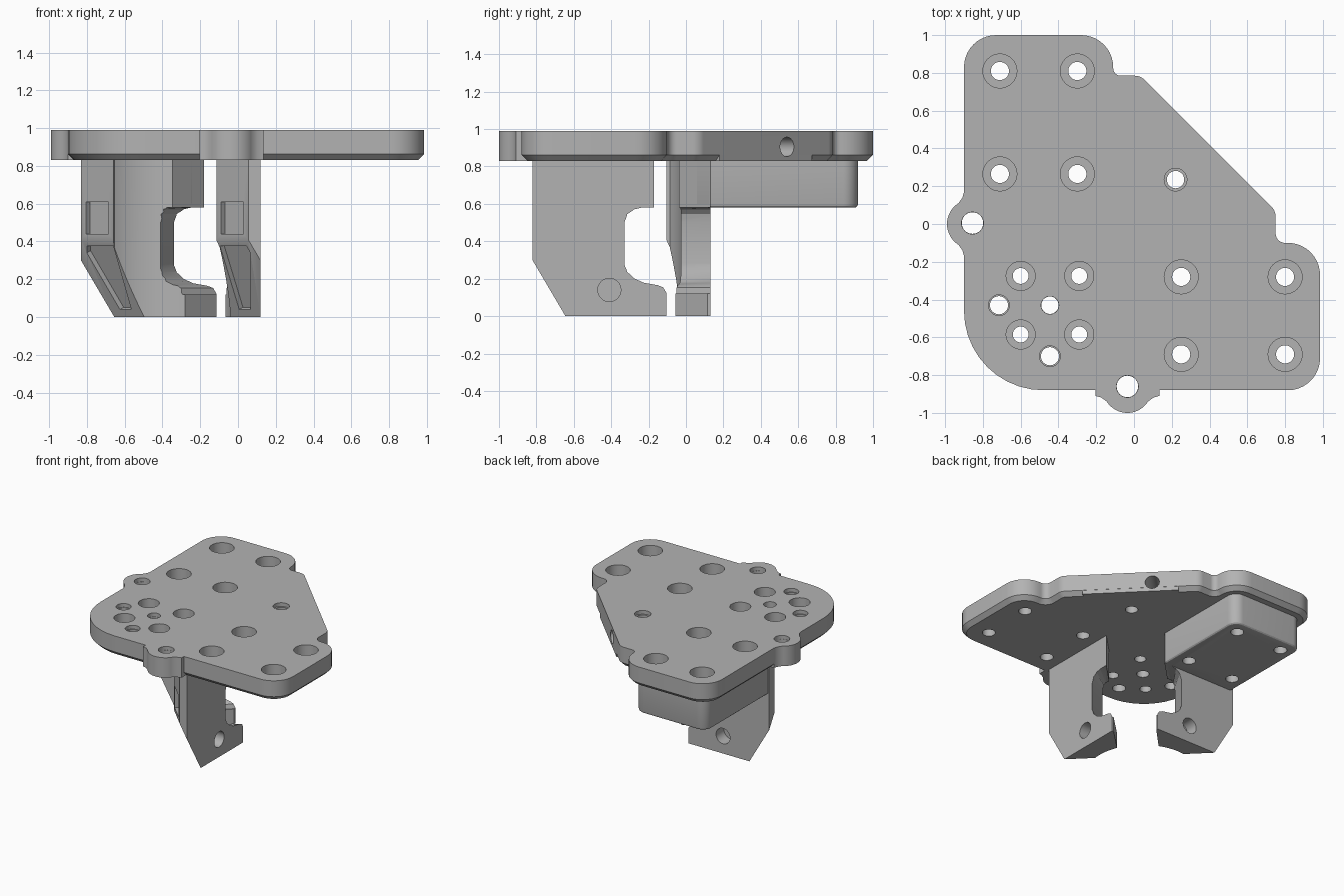
import bpy, bmesh, math
from mathutils import Vector, Matrix

if "Cube" in bpy.data.objects:
    bpy.data.objects.remove(bpy.data.objects["Cube"])

grey = bpy.data.materials.new("plain grey")
grey.use_nodes = True
grey.diffuse_color = (0.45, 0.45, 0.45, 1)
grey.node_tree.nodes["Principled BSDF"].inputs["Base Color"].default_value = (0.45, 0.45, 0.45, 1)


def finish(bm, name):
    bmesh.ops.recalc_face_normals(bm, faces=bm.faces[:])
    me = bpy.data.meshes.new(name)
    bm.to_mesh(me)
    bm.free()
    me.materials.append(grey)
    ob = bpy.data.objects.new(name, me)
    bpy.context.collection.objects.link(ob)
    return ob


def loft(*rings):
    """Closed solid through rings of matching points."""
    bm = bmesh.new()
    vs = [[bm.verts.new(p) for p in r] for r in rings]
    n = len(vs[0])
    for a, b in zip(vs, vs[1:]):
        for i in range(n):
            bm.faces.new((a[i], a[(i + 1) % n], b[(i + 1) % n], b[i]))
    bm.faces.new(vs[0][::-1])
    bm.faces.new(vs[-1])
    bmesh.ops.recalc_face_normals(bm, faces=bm.faces[:])
    return bm


def prism(pts, z0, z1):
    return loft([(x, y, z0) for x, y in pts], [(x, y, z1) for x, y in pts])


def rounded(corners, seg=10):
    """Outline with each (x, y, radius) corner filleted."""
    out = []
    for i, (x, y, r) in enumerate(corners):
        p = Vector((x, y))
        if r == 0:
            out.append((x, y))
            continue
        a = (Vector(corners[i - 1][:2]) - p).normalized()
        b = (Vector(corners[(i + 1) % len(corners)][:2]) - p).normalized()
        half = a.angle(b) / 2
        c = p + (a + b).normalized() * r / math.sin(half)
        s = p + a * r / math.tan(half) - c
        e = p + b * r / math.tan(half) - c
        sweep = math.atan2(s.x * e.y - s.y * e.x, s.dot(e))
        for k in range(seg + 1):
            q = c + Matrix.Rotation(sweep * k / seg, 2) @ s
            out.append((q.x, q.y))
    return out


def boolean(ob, tool, op="DIFFERENCE"):
    m = ob.modifiers.new("bool", "BOOLEAN")
    m.object, m.operation, m.solver = tool, op, "EXACT"
    bpy.context.view_layer.objects.active = ob
    bpy.ops.object.modifier_apply(modifier=m.name)
    bpy.data.objects.remove(tool)


def circle(r, z, n=32):
    return [(r * math.cos(2 * math.pi * i / n), r * math.sin(2 * math.pi * i / n), z) for i in range(n)]


def stepped_hole(x, y, big, small, depth):
    bm = loft(circle(small, 0.4), circle(small, TOP - depth), circle(big, TOP - depth), circle(big, 1.1))
    bmesh.ops.translate(bm, verts=bm.verts[:], vec=(x, y, 0))
    return finish(bm, "cutter")


def drill(pos, axis, r, depth):
    """Blind hole entering at pos along axis."""
    bm = loft(circle(r, -0.1), circle(r, depth))
    rot = Vector(axis).to_track_quat("Z", "Y").to_matrix().to_4x4()
    bm.transform(Matrix.Translation(pos) @ rot)
    return finish(bm, "cutter")


def chamfer_bottom(bm, z, size, seg=1):
    edges = [e for e in bm.edges if all(abs(v.co.z - z) < 1e-4 for v in e.verts)]
    bmesh.ops.bevel(bm, geom=edges, offset=size, segments=seg, affect="EDGES", profile=0.5)


TOP, UNDER = 0.99, 0.83

# Top plate with chamfered underside
outline = rounded([(-0.9, -0.88, 0.42), (0.985, -0.88, 0.17), (0.985, -0.1, 0.17), (0.75, -0.1, 0.05),
                   (0.75, 0.07, 0.08), (0.035, 0.785, 0.08), (-0.11, 0.785, 0.04),
                   (-0.11, 1.0, 0.17), (-0.9, 1.0, 0.17)])
bm = prism(outline, UNDER, TOP)
chamfer_bottom(bm, UNDER, 0.032)
plate = finish(bm, "top_plate")

# Round tabs with flared necks, on the right side and the front
arc = [(0.13 * math.cos(a), 0.13 * math.sin(a)) for a in [math.radians(-58 + 116 * i / 20) for i in range(21)]]
flare = [(-0.03, -0.17), (0.04, -0.17), (0.048, -0.14)]
tab = flare + arc + [(u, -v) for u, v in reversed(flare)]
for pts in ([(-0.86 - u, v) for u, v in tab], [(-0.035 + v, -0.87 - u) for u, v in tab]):
    boolean(plate, finish(prism(pts, UNDER, TOP), "cutter"), "UNION")

# Square-edged pad in the middle of the slanted side
pad = [(0.639, 0.18), (0.145, 0.674), (0.09, 0.619), (0.584, 0.125)]
boolean(plate, finish(prism(pad, UNDER, 0.9), "cutter"), "UNION")

# Block under the rear of the plate
bm = prism(rounded([(-0.82, 0.06, 0), (-0.25, 0.06, 0), (-0.185, 0.125, 0),
                    (-0.185, 0.92, 0.08), (-0.82, 0.92, 0.08)]), 0.58, UNDER + 0.005)
chamfer_bottom(bm, 0.58, 0.02, 3)
block = finish(bm, "rear_block")

# Screw holes: x, y, counterbore radius, bore radius, counterbore depth
rear = [(x, y, 0.09, 0.048, 0.09) for x in (-0.71, -0.3) for y in (0.265, 0.81)]
side = [(x, y, 0.09, 0.048, 0.09) for x in (0.25, 0.8) for y in (-0.28, -0.69)]
ring = [(x, y, 0.077, 0.042, 0.08) for x in (-0.6, -0.29) for y in (-0.275, -0.585)]
plain = [(0.22, 0.235, 0.06, 0.046, 0.03), (-0.715, -0.43, 0.055, 0.048, 0.03),
         (-0.445, -0.7, 0.055, 0.048, 0.03), (-0.445, -0.43, 0.047, 0.046, 0.03),
         (-0.855, 0.005, 0.058, 0.057, 0.03), (-0.035, -0.86, 0.058, 0.057, 0.03)]
for h in rear + side + ring + plain:
    boolean(plate, stepped_hole(*h))
for h in rear:
    boolean(block, stepped_hole(*h))

# Screw holes in the slanted side
for x, y in ((0.52, 0.30), (0.28, 0.54)):
    boolean(plate, drill((x, y, 0.905), (-1, -1, 0), 0.052, 0.18))


def clamp_arm(name):
    # Plan: flat outside, slanted ends, hollow inner face
    cx, cy, r = -0.44, -0.43, 0.405
    a0, a1 = math.radians(122), math.radians(67)
    hollow = [(cx + r * math.cos(a0 + (a1 - a0) * i / 20), cy + r * math.sin(a0 + (a1 - a0) * i / 20))
              for i in range(21)]
    plan = [(-0.83, 0.13), (-0.83, 0.065), (-0.66, -0.105)] + hollow + [(-0.115, 0.115), (-0.115, 0.13)]
    bm = prism(plan, 0, UNDER + 0.005)
    # Sloping underside at the outer end
    n = Vector((-1.7, -1.7, -1)).normalized()
    cut = bmesh.ops.bisect_plane(bm, geom=bm.verts[:] + bm.edges[:] + bm.faces[:],
                                 plane_co=(-0.82, 0.06, 0.4), plane_no=n, clear_outer=True)
    bmesh.ops.holes_fill(bm, edges=[e for e in cut["geom_cut"] if isinstance(e, bmesh.types.BMEdge)], sides=0)
    arm = finish(bm, name)
    # Hook mouth: x, z and how far the point leans with depth
    mouth = [(0.4, 0.95, 0), (-0.18, 0.95, 1), (-0.18, 0.58, 1), (-0.25, 0.58, 0.8), (-0.29, 0.57, 0.67),
             (-0.325, 0.545, 0.53), (-0.34, 0.5, 0.45), (-0.34, 0.28, 0.45), (-0.325, 0.24, 0.5),
             (-0.29, 0.205, 0.6), (-0.24, 0.18, 0.75), (-0.16, 0.165, 0.9), (-0.13, 0.153, 0.95),
             (-0.112, 0.12, 1), (-0.08, 0.12, 1), (0.4, 0.12, 0)]
    rings = [[(x - w * (0.13 - y), y, z) for x, z, w in mouth] for y in (0.16, -0.16)]
    boolean(arm, finish(loft(*rings), "cutter"))
    # Square pocket in the slanted end face
    d = Vector((-1, -1, 0)).normalized()
    sq = [Vector((x, -0.765 - x, z)) for x, z in ((-0.805, 0.44), (-0.685, 0.44), (-0.685, 0.61), (-0.805, 0.61))]
    boolean(arm, finish(loft([p - d * 0.03 for p in sq], [p + d * 0.05 for p in sq]), "cutter"))
    # Long pocket in the sloping face
    lo = [Vector((x, (0.4 - z) / 1.7 - 0.76 - x, z))
          for x, z in ((-0.80, 0.375), (-0.66, 0.375), (-0.565, 0.04), (-0.625, 0.04), (-0.80, 0.34))]
    boolean(arm, finish(loft([p - n * 0.03 for p in lo], [p + n * 0.05 for p in lo]), "cutter"))
    # Blind pin hole on the outside
    boolean(arm, drill((-0.42, 0.13, 0.14), (0, -1, 0), 0.062, 0.1))
    return arm


right_arm = clamp_arm("right_clamp_arm")
front_arm = clamp_arm("front_clamp_arm")

# Mirror the second arm across the diagonal
front_arm.data.transform(Matrix(((0, 1, 0, -0.01), (1, 0, 0, 0.01), (0, 0, 1, 0), (0, 0, 0, 1))))
front_arm.data.flip_normals()

# Smooth the curved walls, keeping edges sharp
bpy.ops.object.select_all(action="DESELECT")
for ob in (plate, block, right_arm, front_arm):
    ob.select_set(True)
bpy.context.view_layer.objects.active = plate
bpy.ops.object.shade_smooth_by_angle(angle=math.radians(25))
